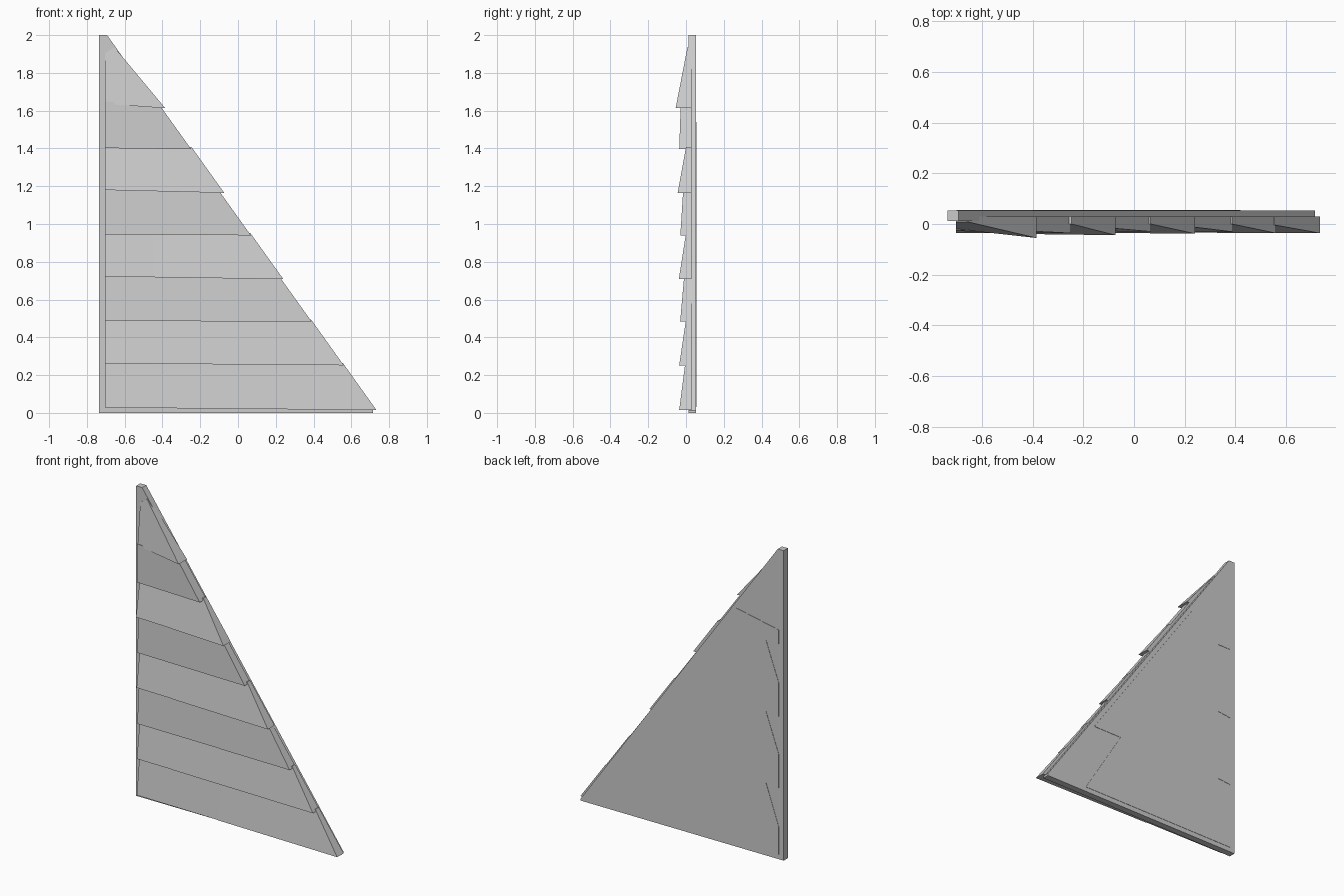
import bpy

if "Cube" in bpy.data.objects:
    bpy.data.objects.remove(bpy.data.objects["Cube"])


def mesh_object(name, verts, faces):
    mesh = bpy.data.meshes.new(name)
    mesh.from_pydata(verts, [], faces)
    mesh.validate()
    obj = bpy.data.objects.new(name, mesh)
    bpy.context.collection.objects.link(obj)
    return obj


def prism(name, front, back):
    """Closed solid between two matching outlines (counter-clockwise from the front)."""
    n = len(front)
    faces = [tuple(range(n)), tuple(reversed(range(n, 2 * n)))]
    faces += [(i, i + n, (i + 1) % n + n, (i + 1) % n) for i in range(n)]
    return mesh_object(name, front + back, faces)


def slab(name, outline, y0, y1):
    return prism(name, [(x, y0, z) for x, z in outline], [(x, y1, z) for x, z in outline])


def lerp(a, b, t):
    return tuple(p + (q - p) * t for p, q in zip(a, b))


def board(name, bl, br, tr, tl, back=0.03):
    front = [bl, br, tr, tl]
    return prism(name, front, [(x, back, z) for x, y, z in front])


# Triangular gable backing
slab("gable_panel", [(-0.735, 0), (0.715, 0), (0.715, 0.012), (-0.693, 2), (-0.735, 2)],
     0.012, 0.054)

# Board layer just showing through the back, with notched ends
slab("back_boards", [(-0.70, 0.03), (0.42, 0.03), (0.15, 0.47), (0.355, 0.47),
                     (-0.40, 1.54), (-0.70, 1.48), (-0.70, 1.39), (-0.61, 1.39),
                     (-0.70, 1.14), (-0.70, 0.92), (-0.61, 0.93), (-0.70, 0.68),
                     (-0.70, 0.46), (-0.61, 0.47), (-0.70, 0.21)], 0.04, 0.056)

# Overlapping clapboards: bottom z left, z right, right tip x, y bottom, y top, seam x
LEFT = -0.703
rows = [
    (0.028, 0.015, 0.733, -0.036, -0.004, -0.12),
    (0.262, 0.252, 0.56, -0.036, 0.000, -0.45),
    (0.487, 0.483, 0.39, -0.031, -0.010, -0.12),
    (0.722, 0.708, 0.24, -0.038, 0.000, -0.45),
    (0.945, 0.940, 0.068, -0.030, -0.015, None),
    (1.180, 1.165, -0.073, -0.044, 0.000, -0.45),
    (1.402, 1.396, -0.248, -0.036, -0.028, None),
    (1.636, 1.613, -0.385, -0.055, 0.010, None),
]
for i, (zl, zr, x1, yb, yt, seam) in enumerate(rows[:-1]):
    top_l, top_r = rows[i + 1][0] + 0.012, rows[i + 1][1] + 0.012
    bl, br = (LEFT, yb + 0.008, zl), (x1, yb, zr)
    tl = (LEFT, yt + 0.004, top_l)
    tr = (x1 - 0.715 * (top_r - zr), yt, top_r)
    if seam is None:
        board(f"clapboard_{i + 1}", bl, br, tr, tl)
        continue
    # Butt joint between two lengths of board
    mb = lerp(bl, br, (seam - LEFT) / (br[0] - LEFT))
    mt = lerp(tl, tr, (seam - LEFT) / (tr[0] - LEFT))
    step = 0.003
    board(f"clapboard_{i + 1}_left", bl, (mb[0], mb[1] + step, mb[2]),
          (mt[0], mt[1] + step, mt[2]), tl)
    board(f"clapboard_{i + 1}_right", mb, br, tr, mt)

# Top board with clipped peak
zl, zr, x1, yb, yt, _ = rows[-1]
peak = [(LEFT, -0.02, zl), (x1, yb, zr), (-0.655, 0.008, 1.937), (LEFT, 0.008, 1.905)]
prism("clapboard_peak", peak, [(x, 0.03, z) for x, y, z in peak])
